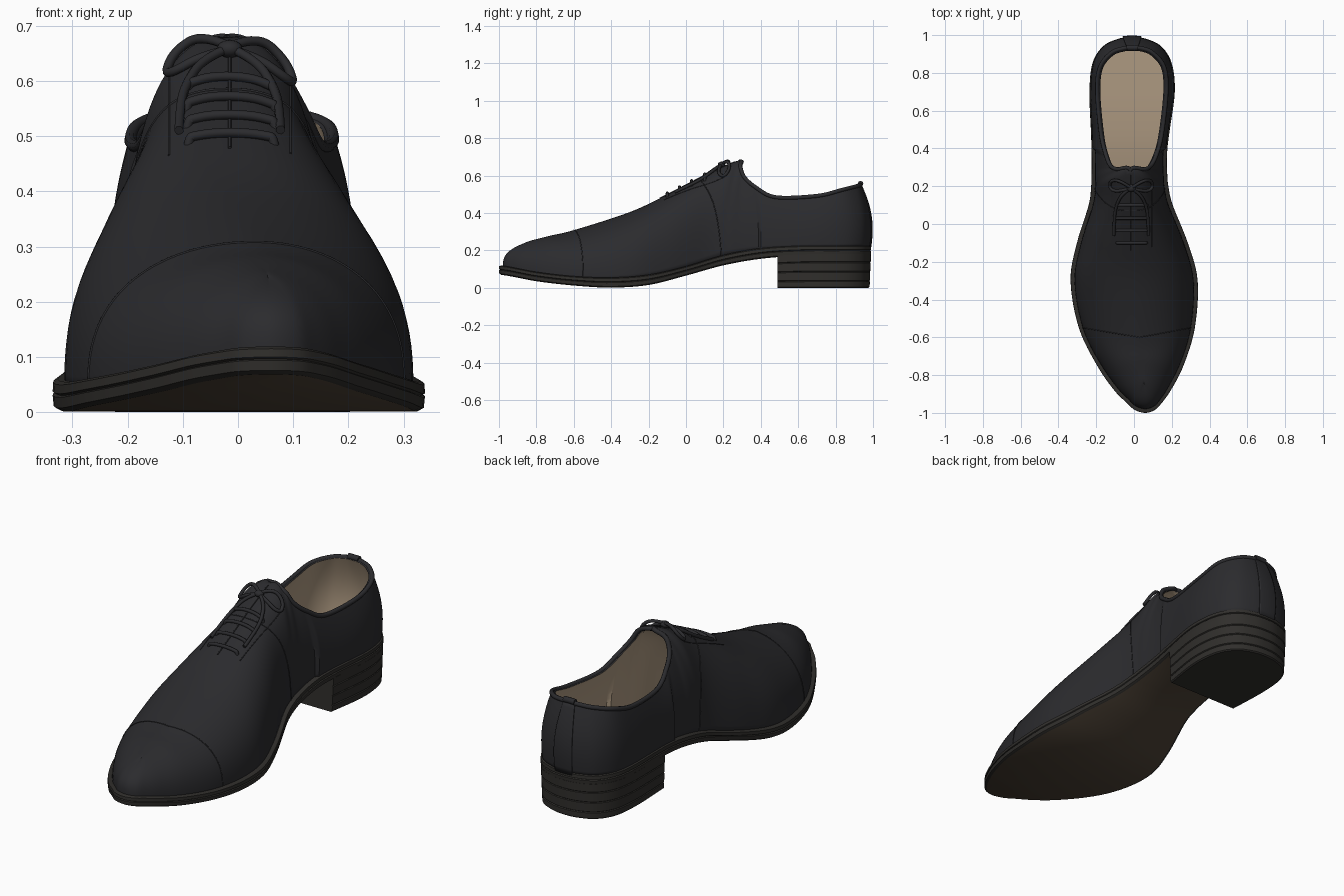
import bpy, bmesh, math
from mathutils import Vector
from mathutils.bvhtree import BVHTree

if "Cube" in bpy.data.objects:
    bpy.data.objects.remove(bpy.data.objects["Cube"])

# Sole outline stations, toe to heel: y, left x, right x
BASE = [(-1, .06, .06), (-.985, .005, .11), (-.95, -.035, .145), (-.88, -.105, .195),
        (-.75, -.195, .262), (-.55, -.292, .322), (-.3, -.336, .337), (-.1, -.302, .285),
        (.1, -.24, .205), (.2, -.227, .182), (.25, -.225, .177), (.32, -.224, .174),
        (.40, -.225, .177), (.49, -.228, .188), (.7, -.236, .216), (.85, -.22, .2),
        (.94, -.165, .145), (.98, -.085, .065), (.99, -.01, -.01)]
# Upper edge stations (ridge, then collar): y, z, left x, right x
TOP = [(-.85, .243, .055, .055), (-.845, .245, .054, .054), (-.825, .253, .052, .052),
       (-.79, .262, .048, .048), (-.72, .28, .04, .04), (-.6, .308, .03, .03),
       (-.3, .405, 0, 0), (-.09, .503, -.015, -.015), (.12, .61, -.02, -.02),
       (.285, .68, -.02, -.02), (.29, .655, -.09, .055), (.31, .6, -.125, .09),
       (.37, .545, -.15, .12), (.48, .49, -.175, .148), (.7, .497, -.195, .172),
       (.83, .528, -.18, .16), (.905, .547, -.12, .1), (.93, .555, -.055, .04),
       (.933, .557, -.01, -.01)]
# Wall section shape along the stations: station, power, root, bulge
SHAPE = [(0, 3.2, 1, 0), (4, 2.4, .5, 0), (9, 2.5, .42, 0), (10.5, 2, .9, .1), (18, 2, 1, .3)]
# Sole heights every 0.2 in y
BOTTOM = [.07, .035, .012, .001, .015, .065, .12, .155, .17, .172, .172]
SOLETOP = [.12, .085, .062, .055, .07, .115, .175, .212, .225, .226, .226]


def station(i, right):
    b, t = BASE[i], TOP[i]
    return Vector((b[1 + right], b[0], t[2 + right], t[0], t[1]))


CTRL = [station(i, 0) for i in range(19)] + [station(i, 1) for i in range(17, 0, -1)]
N = len(CTRL)


def catmull(p0, p1, p2, p3, f):
    return p1 + (p2 - p0) * (.5 * f) + (p0 * 2 - p1 * 5 + p2 * 4 - p3) * (.5 * f * f) \
        + (p1 * 3 - p0 - p2 * 3 + p3) * (.5 * f ** 3)


def ctrl(t):
    i = math.floor(t)
    f = t - i
    p = [CTRL[(i + k) % N] for k in (-1, 0, 1, 2)]
    v = catmull(*p, f)
    if i < 9 or i >= N - 9:
        v[2] = p[1][2] * (1 - f) + p[2][2] * f
    return v


def height(table, y):
    s = min(max((y + 1) / .2, 0), 9.999)
    i = int(s)
    return catmull(*[table[min(max(i + k, 0), 10)] for k in (-1, 0, 1, 2)], s - i)


def outline(t, inset):
    c = ctrl(t)
    p = Vector((c[0], c[1]))
    u = min(t, N - t)
    mid = (ctrl(u)[0] + ctrl((N - u) % N)[0]) / 2
    q = Vector((mid, min(max(p.y, -.7), .75)))
    return p + (q - p).normalized() * inset


def surf(t, w, out=0):
    t %= N
    c = ctrl(t)
    u = min(t, N - t)
    for s, e in zip(SHAPE, SHAPE[1:]):
        if s[0] <= u <= e[0]:
            f = (u - s[0]) / (e[0] - s[0])
            a, r, k = [s[n] + (e[n] - s[n]) * f for n in (1, 2, 3)]
    b = outline(t, (.021 if u < 12 else .008) - out)
    z0 = height(SOLETOP, b.y) - .012
    h = max(0, 1 - w ** a) ** r + k * math.sin(math.pi * w)
    return Vector((c[2] + (b.x - c[2]) * h, c[3] + (b.y - c[3]) * h + (out if u > 17 else 0),
                   z0 + (c[4] - z0) * w))


def material(name, col):
    m = bpy.data.materials.new(name)
    m.diffuse_color = (*col, 1)
    m.use_nodes = True
    m.node_tree.nodes["Principled BSDF"].inputs["Base Color"].default_value = m.diffuse_color
    return m


BLACK = material("black_leather", (.024, .024, .027))
EDGE = material("dark_edge", (.03, .028, .025))
TAN = material("tan_lining", (.42, .32, .22))
BROWN = material("brown_outsole", (.075, .055, .037))


def make(name, verts, faces, mats, mat_ids=None, up=False):
    bm = bmesh.new()
    vs = [bm.verts.new(v) for v in verts]
    for n, f in enumerate(faces):
        bm.faces.new([vs[i] for i in f]).material_index = mat_ids[n] if mat_ids else 0
    bmesh.ops.remove_doubles(bm, verts=bm.verts, dist=1e-4)
    bmesh.ops.recalc_face_normals(bm, faces=bm.faces)
    if up and sum(f.normal.z * f.calc_area() for f in bm.faces) < 0:
        bmesh.ops.reverse_faces(bm, faces=bm.faces)
    me = bpy.data.meshes.new(name)
    bm.to_mesh(me)
    bm.free()
    ob = bpy.data.objects.new(name, me)
    bpy.context.collection.objects.link(ob)
    for m in mats:
        me.materials.append(m)
    bpy.ops.object.select_all(action='DESELECT')
    ob.select_set(True)
    bpy.context.view_layer.objects.active = ob
    bpy.ops.object.shade_smooth_by_angle(angle=math.radians(40))
    return ob


def tube(name, pts, r, mat=BLACK, smooth=False):
    cu = bpy.data.curves.new(name, 'CURVE')
    cu.dimensions = '3D'
    cu.bevel_depth, cu.bevel_resolution, cu.use_fill_caps = r, 2, True
    sp = cu.splines.new('NURBS' if smooth else 'POLY')
    sp.points.add(len(pts) - 1)
    for p, v in zip(sp.points, pts):
        p.co = (*v, 1)
    if smooth:
        sp.order_u, sp.use_endpoint_u, sp.resolution_u = 3, True, 6
    cu.materials.append(mat)
    ob = bpy.data.objects.new(name, cu)
    bpy.context.collection.objects.link(ob)


SUB, ROWS = 6, 22
M = N * SUB
TS = [i / SUB for i in range(M)]


def bands(n, rows, closed=True):
    return [(j * n + i, j * n + (i + 1) % n, (j + 1) * n + (i + 1) % n, (j + 1) * n + i)
            for j in range(rows) for i in range(n if closed else n - 1)]


def cap(off):
    inner = [(off + i, off + i + 1, off + M - i - 1, off + M - i) for i in range(1, M // 2 - 1)]
    h = M // 2
    return inner + [(off, off + 1, off + M - 1), (off + h - 1, off + h, off + h + 1)]


# Upper with tan lining on the inside
ws = [math.sin(math.pi / 2 * j / ROWS) for j in range(ROWS + 1)]
uv, uf = [surf(t, w) for w in ws for t in TS], bands(M, ROWS)
tree = BVHTree.FromPolygons(uv, uf)
upper = make("upper", uv, uf, [BLACK, TAN], up=True)
sol = upper.modifiers.new("thickness", 'SOLIDIFY')
sol.thickness, sol.offset, sol.material_offset = .018, -1, 1

# Outsole with welt groove
rings = [(0, .014), (.12, .002), (.48, 0), (.54, .006), (.6, 0), (.9, .001), (1, .01)]
sv = []
for f, ins in rings:
    for t in TS:
        p = outline(t, ins)
        b = height(BOTTOM, p.y)
        sv.append((p.x, p.y, b + (height(SOLETOP, p.y) - b) * f))
side, low, high = bands(M, len(rings) - 1), cap(0), cap((len(rings) - 1) * M)
make("sole", sv, side + low + high, [EDGE, BROWN], [0] * len(side) + [1] * len(low) + [0] * len(high))

# Insole
iv = [(p.x, p.y, height(SOLETOP, p.y) + .012) for p in (outline(t, .03) for t in TS)]
make("insole", iv, cap(0), [TAN], up=True)

# Stacked heel block
ht = [13 + i / SUB for i in range(10 * SUB + 1)]
levels = [(0, .014), (.03, .008), (.18, .007), (.2, .011), (.22, .006), (.46, .005), (.48, .008),
          (.5, .004), (.74, .003), (.76, .006), (.78, .002), (1, .001)]
hv = [(p.x, p.y, (height(BOTTOM, p.y) + .008) * f)
      for f, ins in levels for p in (outline(t, ins) for t in ht)]
n = len(ht)
make("heel", hv, bands(n, len(levels) - 1) +
     [tuple(range(n)), tuple(range(len(hv) - n, len(hv)))], [EDGE])

# Collar binding
tube("collar_binding", [surf(9 + i / 6, 1) - Vector((0, 0, .006)) for i in range(18 * 6 + 1)], .011)


# Seams: toe cap, vamp and back strap
def seam(name, t_of_w):
    w = [math.sin(math.pi / 2 * j / 30) for j in range(31)]
    pts = [surf(t_of_w(x), x) for x in w] + [surf(N - t_of_w(x), x) for x in reversed(w[:-1])]
    tube(name, pts, .0025)


seam("toe_cap_seam", lambda w: 5)
seam("vamp_seam", lambda w: 8.85 - 1.1 * w ** 1.5)
bt = [17.35 + i * .1 for i in range(14)]
bw = [j / 12 for j in range(13)]
strap = make("back_strap", [surf(t, w, .004) for w in bw for t in bt], bands(14, 12, False), [BLACK])
strap.modifiers.new("thickness", 'SOLIDIFY').thickness = .005
tube("back_tab", [surf(t, 1) for t in bt], .015)


def drape(x, y, lift):
    hit = tree.ray_cast(Vector((x, y, 2)), Vector((0, 0, -1)))[0]
    return Vector((x, y, (hit.z if hit else .5) + lift))


# Lace facing slit and stitched edges
tube("facing_slit", [drape(-.015, -.14 + .02 * i, .001) for i in range(21)], .003)
for s in (-1, 1):
    tube("facing_stitch", [drape(-.015 + s * .11, -.12 + .02 * i, 0) for i in range(17)], .0022)

# Lace bars
for y, half in ((-.1, .078), (-.035, .08), (.03, .082), (.1, .08)):
    xs = (-1, -.97, -.85, -.5, 0, .5, .85, .97, 1)
    tube("lace_bar", [drape(-.012 + half * s, y, -.006 if abs(s) == 1 else .009) for s in xs],
         .0085, smooth=True)


# Bow: loops, loose ends and knot
def lace(name, pts):
    tube(name, [drape(*p) for p in pts], .0085, smooth=True)


for s in (-1, 1):
    lace("bow_loop", [(-.015, .19, .02), (-.015 + s * .05, .225, .03), (-.015 + s * .1, .235, .022),
                      (-.015 + s * .118, .205, .016), (-.015 + s * .1, .175, .014),
                      (-.015 + s * .05, .175, .014), (-.015, .19, .015)])
    lace("lace_end", [(-.015, .19, .018), (-.015 + s * .05, .16, .016), (-.015 + s * .082, .09, .013),
                      (-.015 + s * .09, .02, .011), (-.015 + s * .092, -.06, .009)])
bpy.ops.mesh.primitive_uv_sphere_add(segments=20, ring_count=12, radius=.02, location=drape(-.015, .19, .016))
knot = bpy.context.object
knot.name = "bow_knot"
knot.scale = (1.15, 1, .8)
knot.data.materials.append(BLACK)
bpy.ops.object.shade_smooth_by_angle()
